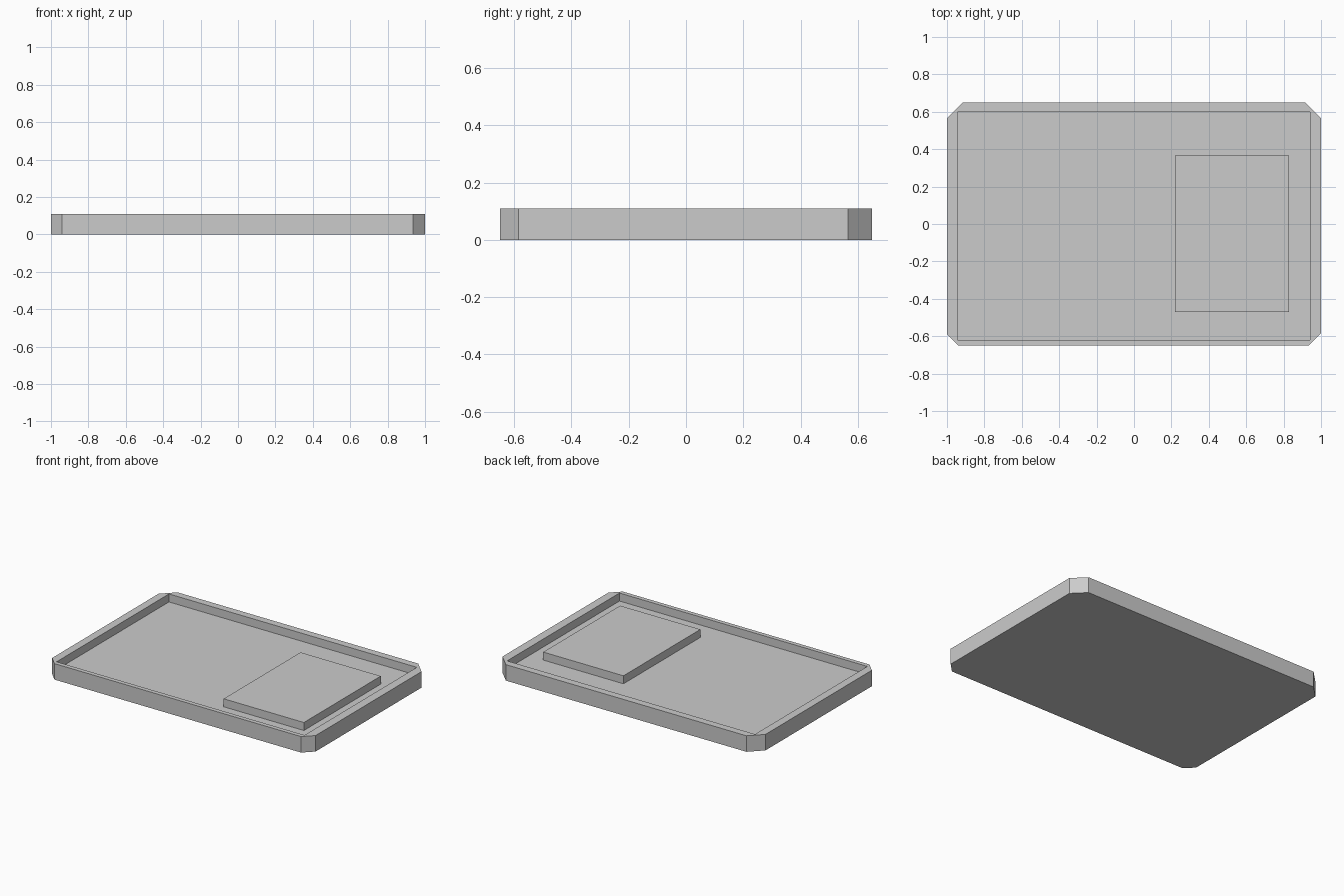
import bpy
import bmesh

cube = bpy.data.objects.get("Cube")
if cube:
    bpy.data.objects.remove(cube, do_unlink=True)

HEIGHT, FLOOR = 0.11, 0.055

grey = bpy.data.materials.new("plain grey")
grey.use_nodes = True
colour = (0.6, 0.6, 0.6, 1)
grey.diffuse_color = colour
grey.node_tree.nodes["Principled BSDF"].inputs["Base Color"].default_value = colour


def rectangle(x0, x1, y0, y1):
    return [(x0, y0), (x1, y0), (x1, y1), (x0, y1)]


def prism(name, outline, z0, z1):
    """Extrude a flat outline upwards into a closed solid."""
    bm = bmesh.new()
    base = bm.faces.new([bm.verts.new((x, y, z0)) for x, y in outline])
    top = bmesh.ops.extrude_face_region(bm, geom=[base], use_keep_orig=True)
    verts = [g for g in top["geom"] if isinstance(g, bmesh.types.BMVert)]
    bmesh.ops.translate(bm, verts=verts, vec=(0, 0, z1 - z0))
    bmesh.ops.recalc_face_normals(bm, faces=bm.faces)
    mesh = bpy.data.meshes.new(name)
    bm.to_mesh(mesh)
    bm.free()
    mesh.materials.append(grey)
    obj = bpy.data.objects.new(name, mesh)
    bpy.context.collection.objects.link(obj)
    return obj


# Tray body with clipped corners
tray = prism("tray", [(-0.94, -0.65), (0.935, -0.65), (1, -0.585), (1, 0.565),
                      (0.915, 0.65), (-0.915, 0.65), (-1, 0.565), (-1, -0.59)],
             0, HEIGHT)

# Rectangular recess cut into the top of the tray
cutter = prism("recess_cutter", rectangle(-0.945, 0.94, -0.62, 0.60), FLOOR, HEIGHT + 0.1)
cutter.hide_render = True
cutter.hide_viewport = True
cutter.display_type = 'WIRE'
cut = tray.modifiers.new("recess", 'BOOLEAN')
cut.operation = 'DIFFERENCE'
cut.solver = 'EXACT'
cut.object = cutter

# Raised pad on the recess floor
prism("raised_pad", rectangle(0.22, 0.83, -0.47, 0.365), FLOOR, HEIGHT)
